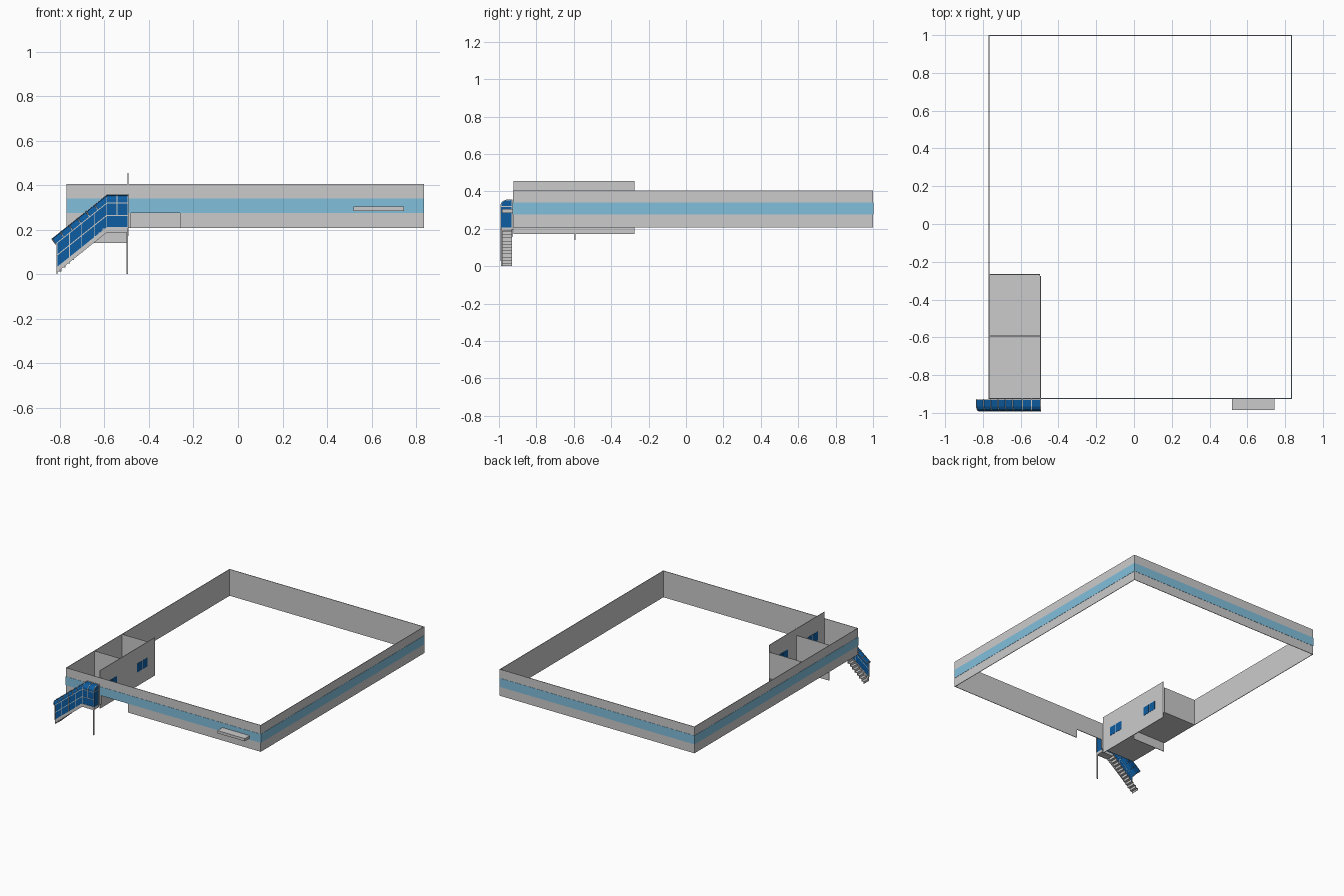
import bpy, bmesh
from mathutils import Vector, Matrix

if "Cube" in bpy.data.objects:
    bpy.data.objects.remove(bpy.data.objects["Cube"])

def material(name, rgb):
    m = bpy.data.materials.new(name)
    m.diffuse_color = (*rgb, 1)
    m.use_nodes = True
    m.node_tree.nodes["Principled BSDF"].inputs["Base Color"].default_value = m.diffuse_color
    return m

BAND = material("light_blue", (0.22, 0.52, 0.72))
GLASS = material("deep_blue", (0.004, 0.11, 0.36))

def finish(name, bm, mat=None):
    bmesh.ops.recalc_face_normals(bm, faces=bm.faces)
    me = bpy.data.meshes.new(name)
    bm.to_mesh(me)
    bm.free()
    ob = bpy.data.objects.new(name, me)
    bpy.context.collection.objects.link(ob)
    if mat:
        me.materials.append(mat)
    return ob

def add_box(bm, x0, x1, y0, y1, z0, z1):
    m = Matrix.Translation(((x0 + x1) / 2, (y0 + y1) / 2, (z0 + z1) / 2)) @ \
        Matrix.Diagonal((x1 - x0, y1 - y0, z1 - z0, 1))
    bmesh.ops.create_cube(bm, size=1, matrix=m)

def boxes(name, items, mat=None):
    bm = bmesh.new()
    for b in items:
        add_box(bm, *b)
    return finish(name, bm, mat)

def add_bar(bm, p, q, w=0.004):
    p, q = Vector(p), Vector(q)
    d = q - p
    m = Matrix.Translation((p + q) / 2) @ d.to_track_quat('Z', 'Y').to_matrix().to_4x4() @ \
        Matrix.Diagonal((w, w, d.length + w * 0.5, 1))
    bmesh.ops.create_cube(bm, size=1, matrix=m)

def prism(name, pts, depth, mat=None):
    """Extrude a flat outline by a depth vector."""
    bm = bmesh.new()
    f = bm.faces.new([bm.verts.new(p) for p in pts])
    r = bmesh.ops.extrude_face_region(bm, geom=[f])
    vs = [g for g in r["geom"] if isinstance(g, bmesh.types.BMVert)]
    bmesh.ops.translate(bm, verts=vs, vec=depth)
    return finish(name, bm, mat)

# Outer walls, with a low opening in the front
L, R, F, B, T = -0.77, 0.835, -0.925, 1.0, 0.004
Z0, Z1, ZA, ZB = 0.208, 0.405, 0.275, 0.34
boxes("outer_walls", [
    (L, L + T, F, B, Z0, Z1), (R - T, R, F, B, Z0, Z1),
    (L + T, R - T, B - T, B, Z0, Z1),
    (L + T, -0.48, F, F + T, Z0, Z1), (-0.48, -0.26, F, F + T, ZA, Z1),
    (-0.26, R - T, F, F + T, Z0, Z1)])
E = 0.0015
boxes("window_band", [
    (L - E, L, F - E, B + E, ZA, ZB), (R, R + E, F - E, B + E, ZA, ZB),
    (L, R, F - E, F, ZA, ZB), (L, R, B, B + E, ZA, ZB)], BAND)

# Corner rooms
PX = -0.497
boxes("room_floor", [(L + T, PX, F + T, -0.268, Z0, Z0 + T)])
boxes("room_back_wall", [(L + T, PX, -0.27, -0.266, Z0, Z1)])
boxes("room_divider", [(L + T, PX, -0.595, -0.591, 0.14, Z1)])
boxes("tall_partition", [(PX, PX + T, F + T, -0.275, 0.172, 0.455)])
panes = []
for y in (-0.78, -0.425):
    for s in (-1, 1):
        c = y + s * 0.032
        panes.append((PX - E, PX + T + E, c - 0.029, c + 0.029, ZA, ZB))
boxes("partition_windows", panes, GLASS)

# Entrance canopy
boxes("entrance_canopy", [(0.52, 0.745, -0.985, F, 0.285, 0.305)])

# Staircase along the front
XS, XT, XE, YO, YI = -0.815, -0.59, -0.495, -0.99, -0.93

def base(x):
    return 0.187 + min(0, x - XT) * 0.8

N = 12
run, rise = (XT - XS) / N, 0.205 / N
top = [(XS, 0.0)]
for i in range(N):
    top += [(XS + i * run, (i + 1) * rise), (XS + (i + 1) * run, (i + 1) * rise)]
low = [(x + 0.003, z - 0.004) for x, z in reversed(top[1:])] + [(XS + 0.003, 0.0)]
prism("steps", [(x, YO, z) for x, z in top + low], (0, YI - YO, 0))
prism("stringer", [(x, YO, base(x) + h) for x, h in
      ((XS, 0), (XT, 0), (XT, 0.022), (XS, 0.022))], (0, 0.005, 0))
boxes("landing", [(XT, XE, YO, YI, 0.187, 0.208)])
boxes("landing_post", [(-0.502, -0.494, YO, YO + 0.008, 0, 0.187)])

# Glazed side and end of the stair enclosure
H0, HM, H1 = 0.022, 0.077, 0.132
side = [(x, YO, base(x) + H0) for x in (XS, XT, XE)] + \
       [(x, YO, base(x) + H1) for x in (XE, XT, XS)]
prism("side_glass", side, (0, 0.002, 0), GLASS)
ROOF = [(YO, 0.132), (-0.988, 0.148), (-0.98, 0.159), (-0.966, 0.166), (YI + 0.002, 0.168)]
end = [(XE, YO, 0.208), (XE, YI, 0.208)] + [(XE, y, base(XE) + h) for y, h in reversed(ROOF)]
prism("end_glass", end, (-0.002, 0, 0), GLASS)

# Curved glass roof following the flight and the landing
def roof_ring(x, skew):
    pts = []
    for y, h in ROOF:
        xx = x - skew * (h - H1)
        pts.append((xx, y, base(xx) + h))
    return pts

bm = bmesh.new()
rings = [[bm.verts.new(p) for p in roof_ring(x, s)] for x, s in ((-0.82, 0.43), (XT, 0), (XE, 0))]
for a, b in zip(rings, rings[1:]):
    for i in range(len(ROOF) - 1):
        bm.faces.new((a[i], a[i + 1], b[i + 1], b[i]))
roof = finish("roof_glass", bm, GLASS)
sol = roof.modifiers.new("thickness", 'SOLIDIFY')
sol.thickness = 0.002

# Grey frame bars over the glass
bm = bmesh.new()
for h in (H0, HM, H1):
    for a, b in ((XS, XT), (XT, XE)):
        add_bar(bm, (a, YO, base(a) + h), (b, YO, base(b) + h))
for x in (XS + 0.001, -0.758, -0.702, -0.646, XT, XE):
    add_bar(bm, (x, YO, base(x) + H0), (x, YO, base(x) + H1))
add_bar(bm, (-0.543, YO, base(XE) + HM), (-0.543, YO, base(XE) + H1))
add_bar(bm, (XE, YO, base(XE) + H1), (XE, YI, base(XE) + H1))
add_bar(bm, (XE, YI, 0.2), (XE, YI, base(XE) + 0.168))
ribs = [(-0.82 + i * 0.0383, 0.43) for i in range(6)] + [(XT, 0), (-0.543, 0), (XE, 0)]
for x, s in ribs:
    pts = roof_ring(x, s)
    for p, q in zip(pts, pts[1:]):
        add_bar(bm, p, q)
for a, b in ((-0.835, XT), (XT, XE)):
    add_bar(bm, (a, YI, base(a) + 0.168), (b, YI, base(b) + 0.168))
finish("enclosure_frame", bm)
